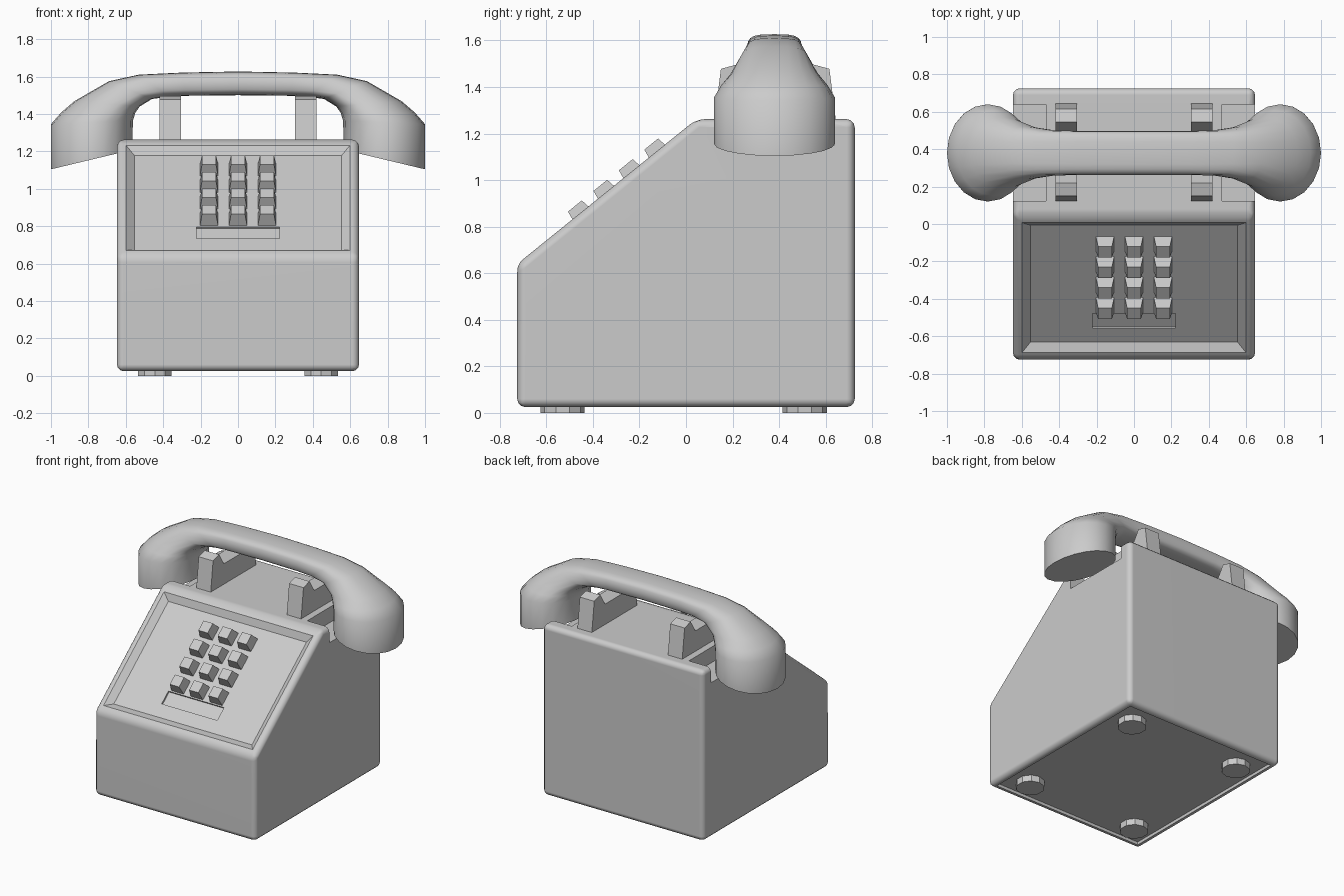
import bpy, bmesh, math
from mathutils import Matrix, Vector

if "Cube" in bpy.data.objects:
    bpy.data.objects.remove(bpy.data.objects["Cube"])

# Local frame of the sloped keypad face: x across, y up the slope, z out of it
TILT = math.atan2(0.625, 0.77)
SLOPE = Matrix.Translation((0, -0.725, 0.64)) @ Matrix.Rotation(TILT, 4, 'X')


def finish(name, bm, angle=32):
    bmesh.ops.recalc_face_normals(bm, faces=bm.faces)
    me = bpy.data.meshes.new(name)
    bm.to_mesh(me)
    bm.free()
    ob = bpy.data.objects.new(name, me)
    bpy.context.collection.objects.link(ob)
    if angle:
        smooth(ob, angle)
    return ob


def smooth(ob, angle):
    bpy.ops.object.select_all(action='DESELECT')
    ob.select_set(True)
    bpy.context.view_layer.objects.active = ob
    bpy.ops.object.shade_smooth_by_angle(angle=math.radians(angle))


def prism(profile, x0, x1):
    """Extrude a y-z profile along x."""
    bm = bmesh.new()
    face = bm.faces.new([bm.verts.new((x0, y, z)) for y, z in profile])
    new = bmesh.ops.extrude_face_region(bm, geom=[face])['geom']
    bmesh.ops.translate(bm, vec=(x1 - x0, 0, 0),
                        verts=[v for v in new if isinstance(v, bmesh.types.BMVert)])
    bmesh.ops.recalc_face_normals(bm, faces=bm.faces)
    return bm


def box(name, lo, hi, matrix=Matrix(), top_scale=1.0, angle=0):
    """Box between two corners, optionally tapered towards its top."""
    lo, hi = Vector(lo), Vector(hi)
    bm = bmesh.new()
    bmesh.ops.create_cube(bm, size=1)
    for v in bm.verts:
        if v.co.z > 0:
            v.co.x *= top_scale
            v.co.y *= top_scale
        v.co = matrix @ ((lo + hi) / 2 + v.co * (hi - lo))
    return finish(name, bm, angle)


# Wedge-shaped housing with rounded edges
bm = prism([(-0.725, 0.025), (0.725, 0.025), (0.725, 1.262), (0.045, 1.262), (-0.725, 0.64)],
           -0.647, 0.647)
bmesh.ops.bevel(bm, geom=list(bm.edges), offset=0.035, segments=3, profile=0.5, affect='EDGES')
bm.normal_update()


def face_towards(n):
    return max((f for f in bm.faces if f.normal.dot(n) > 0.99), key=lambda f: f.calc_area())


# Sunken keypad panel and sunken base plate
panel = face_towards(Vector((0, -math.sin(TILT), math.cos(TILT))))
bmesh.ops.inset_region(bm, faces=[panel], thickness=0.02, depth=0)
bmesh.ops.inset_region(bm, faces=[panel], thickness=0.062, depth=-0.033)
plate = face_towards(Vector((0, 0, -1)))
bmesh.ops.inset_region(bm, faces=[plate], thickness=0.012, depth=0)
bmesh.ops.inset_region(bm, faces=[plate], thickness=0.003, depth=-0.02)
body = finish("housing", bm, 0)

# Cut the label slot and the pockets for the handset ends
cutters = [box("slot_cutter", (-0.223, 0.19, -0.047), (0.223, 0.29, 0.02), SLOPE)]
for s in (-1, 1):
    cutters.append(box("pocket_cutter", (min(s * 0.47, s * 0.8), 0.122, 1.15),
                       (max(s * 0.47, s * 0.8), 0.638, 1.5)))
bpy.context.view_layer.objects.active = body
for c in cutters:
    mod = body.modifiers.new("cut", 'BOOLEAN')
    mod.operation, mod.solver, mod.object = 'DIFFERENCE', 'EXACT', c
    bpy.ops.object.modifier_apply(modifier=mod.name)
    bpy.data.objects.remove(c)
smooth(body, 32)
body.modifiers.new("shading", 'WEIGHTED_NORMAL').keep_sharp = True

# Keypad: 4 rows of 3 tapered keys
for row in range(4):
    for col in range(3):
        x, y = (col - 1) * 0.155, 0.349 + row * 0.1407
        box(f"key_{row}_{col}", (x - 0.049, y - 0.05, -0.036), (x + 0.049, y + 0.05, 0.037),
            SLOPE, 0.76)

# Cradle supports with front and rear prongs
half = [(0.12, 1.24), (0.15, 1.478), (0.22, 1.497), (0.275, 1.41)]
cradle = half + [(0.766 - y, z) for y, z in reversed(half)]
for s in (-1, 1):
    finish("cradle_support", prism(cradle, s * 0.305, s * 0.42), 0)

# Round feet
for x in (-0.445, 0.445):
    for y in (-0.53, 0.51):
        bm = bmesh.new()
        bmesh.ops.create_cone(bm, cap_ends=True, segments=10, radius1=0.095, radius2=0.095,
                              depth=0.05, matrix=Matrix.Translation((x, y, 0.025)))
        finish("foot", bm, 0)

# Handset: rings given by outer (x, z), inner (x, z), half width, squareness
rings = [((1.0, 1.104), (0.565, 1.208), 0.26, 2),
         ((1.0, 1.345), (0.562, 1.365), 0.26, 2),
         ((0.945, 1.408), (0.548, 1.408), 0.228, 2.1),
         ((0.875, 1.468), (0.525, 1.44), 0.19, 2.2),
         ((0.69, 1.575), (0.46, 1.48), 0.142, 2.6),
         ((0.53, 1.61), (0.37, 1.492), 0.122, 3.2),
         ((0.3, 1.621), (0.28, 1.497), 0.117, 3.5),
         ((0, 1.627), (0, 1.5), 0.117, 3.5)]
rings += [((-o[0], o[1]), (-i[0], i[1]), w, p) for o, i, w, p in reversed(rings[:-1])]
N = 20
bm = bmesh.new()
loops = []
for o, i, w, p in rings:
    loop = []
    for k in range(N):
        a = 2 * math.pi * k / N
        c, s = math.cos(a), math.sin(a)
        c = math.copysign(abs(c) ** (2 / p), c)
        s = math.copysign(abs(s) ** (2 / p), s)
        t = (1 + c) / 2
        loop.append(bm.verts.new((i[0] + (o[0] - i[0]) * t, 0.38 + w * s,
                                  i[1] + (o[1] - i[1]) * t)))
    loops.append(loop)
for a, b in zip(loops, loops[1:]):
    for k in range(N):
        bm.faces.new((a[k], a[(k + 1) % N], b[(k + 1) % N], b[k]))
bm.faces.new(loops[0])
bm.faces.new(loops[-1])
finish("handset", bm, 50)
